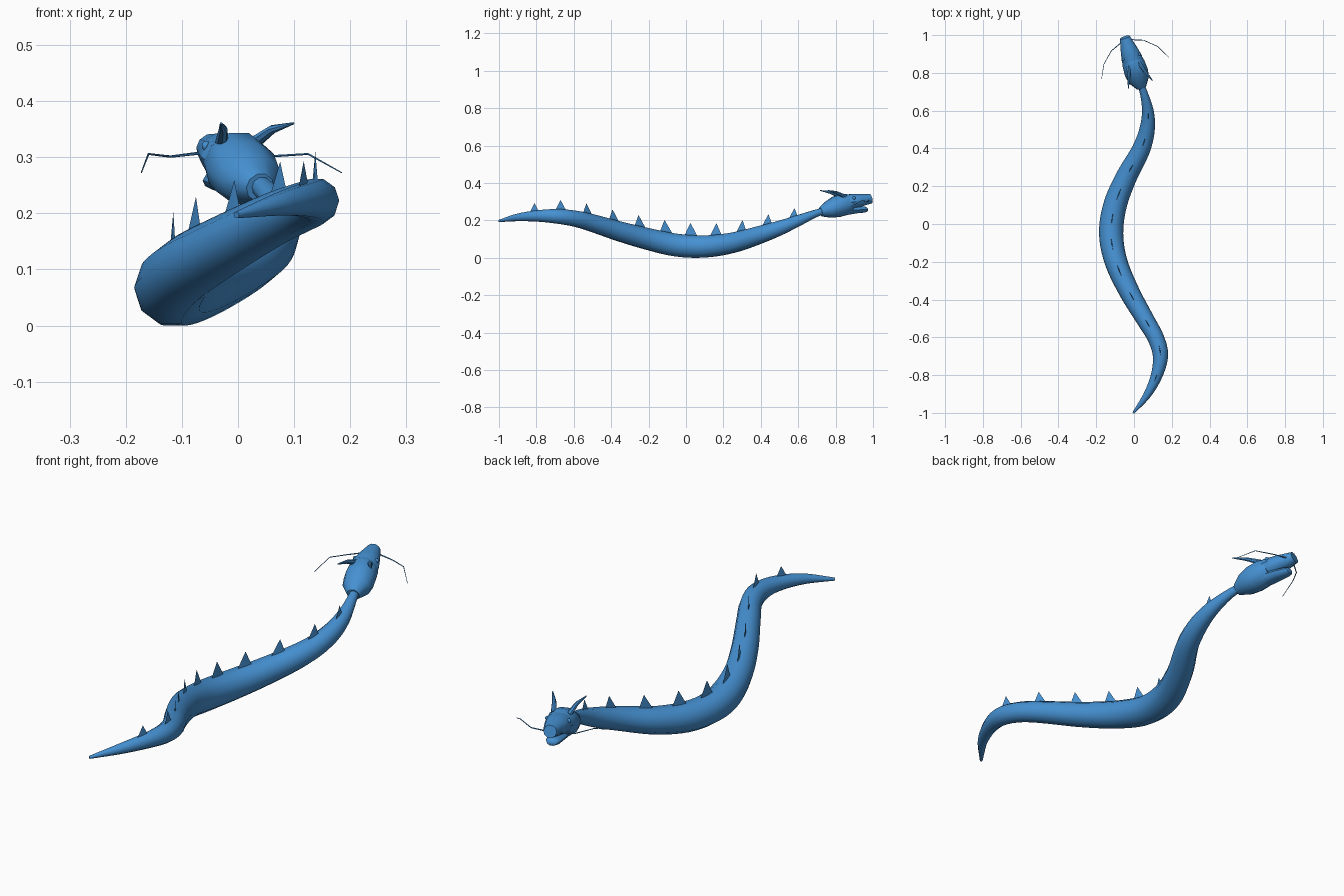
import bpy, bmesh, math
from mathutils import Vector as V

if "Cube" in bpy.data.objects:
    bpy.data.objects.remove(bpy.data.objects["Cube"])

blue = bpy.data.materials.new("scale blue")
blue.diffuse_color = (0.06, 0.28, 0.64, 1)
blue.use_nodes = True
blue.node_tree.nodes["Principled BSDF"].inputs["Base Color"].default_value = blue.diffuse_color
UP = V((0, 0, 1))


def finish(name, bm, angle=40):
    bmesh.ops.recalc_face_normals(bm, faces=bm.faces)
    me = bpy.data.meshes.new(name)
    bm.to_mesh(me)
    bm.free()
    me.materials.append(blue)
    me.polygons.foreach_set("use_smooth", [True] * len(me.polygons))
    me.set_sharp_from_angle(angle=math.radians(angle))
    ob = bpy.data.objects.new(name, me)
    bpy.context.collection.objects.link(ob)
    return ob


def loft(name, rings, n=10, angle=40):
    """rings: (centre, side axis, up axis, side radius, up radius)"""
    bm = bmesh.new()
    loops = []
    for c, s, u, rs, ru in rings:
        loops.append([bm.verts.new(c + s * rs * math.cos(k * math.tau / n)
                                   + u * ru * math.sin(k * math.tau / n)) for k in range(n)])
    for a, b in zip(loops, loops[1:]):
        for k in range(n):
            bm.faces.new((a[k], a[(k + 1) % n], b[(k + 1) % n], b[k]))
    bm.faces.new(loops[0])
    bm.faces.new(loops[-1])
    return finish(name, bm, angle)


def frame(t):
    s = t.cross(UP).normalized()
    return s, s.cross(t).normalized()


def tube(name, pts, radii, n=6):
    rings = []
    for i, p in enumerate(pts):
        t = (pts[min(i + 1, len(pts) - 1)] - pts[max(i - 1, 0)]).normalized()
        s, u = frame(t)
        rings.append((p, s, u, radii[i], radii[i]))
    return loft(name, rings, n)


# Spine: y, x, z, radius
spine = [(-1, -.003, .197, .006), (-.9, .073, .216, .021), (-.79, .124, .224, .032),
         (-.69, .14, .222, .041), (-.6, .114, .211, .044), (-.52, .068, .192, .047),
         (-.36, -.024, .143, .054), (-.2, -.095, .1, .06), (-.05, -.121, .068, .064),
         (.1, -.1, .061, .062), (.25, -.04, .081, .056), (.4, .04, .125, .048),
         (.51, .071, .163, .04), (.6, .073, .199, .031), (.7, .05, .24, .02),
         (.78, .02, .262, .018)]


def at(y):
    """Smooth (cubic Hermite) sample of the spine at a given y."""
    i = max(j for j in range(len(spine) - 1) if spine[j][0] <= y or j == 0)
    a, b = spine[i], spine[i + 1]
    p, q = spine[max(i - 1, 0)], spine[min(i + 2, len(spine) - 1)]
    h = b[0] - a[0]
    t = (y - a[0]) / h
    out = []
    for k in (1, 2, 3):
        m0 = (b[k] - p[k]) / (b[0] - p[0]) * h
        m1 = (q[k] - a[k]) / (q[0] - a[0]) * h
        out.append((2*t**3 - 3*t*t + 1) * a[k] + (t**3 - 2*t*t + t) * m0
                   + (3*t*t - 2*t**3) * b[k] + (t**3 - t*t) * m1)
    return V((out[0], y, out[1])), out[2]


def tangent(y):
    return (at(min(y + .03, .78))[0] - at(max(y - .03, -1))[0]).normalized()


# Body
rings = []
for i in range(61):
    y = -1 + 1.78 * i / 60
    c, r = at(y)
    s, u = frame(tangent(y))
    rings.append((c, s, u, r, r))
loft("body", rings, 10, 60)

# Row of thin flat back spikes
for i in range(11):
    y = -.81 + .139 * i
    c, r = at(y)
    t = tangent(y)
    s, u = frame(t)
    h = .02 + .7 * r
    half = .017 + .32 * r
    base = c + u * (r * .95 - .008)
    bm = bmesh.new()
    ring = [bm.verts.new(base + d) for d in (t * half, s * .0025, -t * half, -s * .0025)]
    tip = bm.verts.new(c + UP * (r * .95 + h))
    for k in range(4):
        bm.faces.new((ring[k], ring[(k + 1) % 4], tip))
    bm.faces.new(ring)
    finish("back_spike", bm, 20)

# Head frame: side, forward, up
F = V((-.305, .92, .245)).normalized()
S, U = frame(F)
C = V((-.003, .85, .28))


def loc(s, t, u):
    return C + S * s + F * t + U * u


def head_part(name, rows):
    return loft(name, [(loc(0, t, u), S, U, rs, ru) for t, u, rs, ru in rows])


head_part("skull", [(-.14, 0, .026, .026), (-.095, .002, .056, .047), (-.05, .005, .063, .059),
                    (0, .007, .06, .061), (.03, .006, .053, .05)])
head_part("snout", [(-.02, .012, .05, .044), (.03, .012, .056, .044),
                    (.09, .007, .043, .036), (.15, 0, .027, .026)])
head_part("lower_jaw", [(-.02, -.025, .042, .026), (.05, -.037, .036, .02),
                        (.095, -.046, .029, .018), (.112, -.049, .022, .014),
                        (.118, -.05, .01, .006)])

# Horns, whiskers and eyes, mirrored
for m, side in ((1, "right"), (-1, "left")):
    tube(side + "_horn", [loc(m * .03, .005, .045), loc(m * .046, -.045, .083),
                          loc(m * .068, -.095, .107)], [.012, .008, .002], 8)
    tube(side + "_whisker", [loc(m * .02, .13, -.004), loc(m * .09, .102, -.004),
                             loc(m * .15, .05, .014), loc(m * .188, -.03, 0)],
         [.003, .0022, .0018, .001], 5)
    bm = bmesh.new()
    bmesh.ops.create_uvsphere(bm, u_segments=10, v_segments=6, radius=.009)
    bmesh.ops.translate(bm, vec=loc(m * .044, .045, .03), verts=bm.verts)
    finish(side + "_eye", bm)
